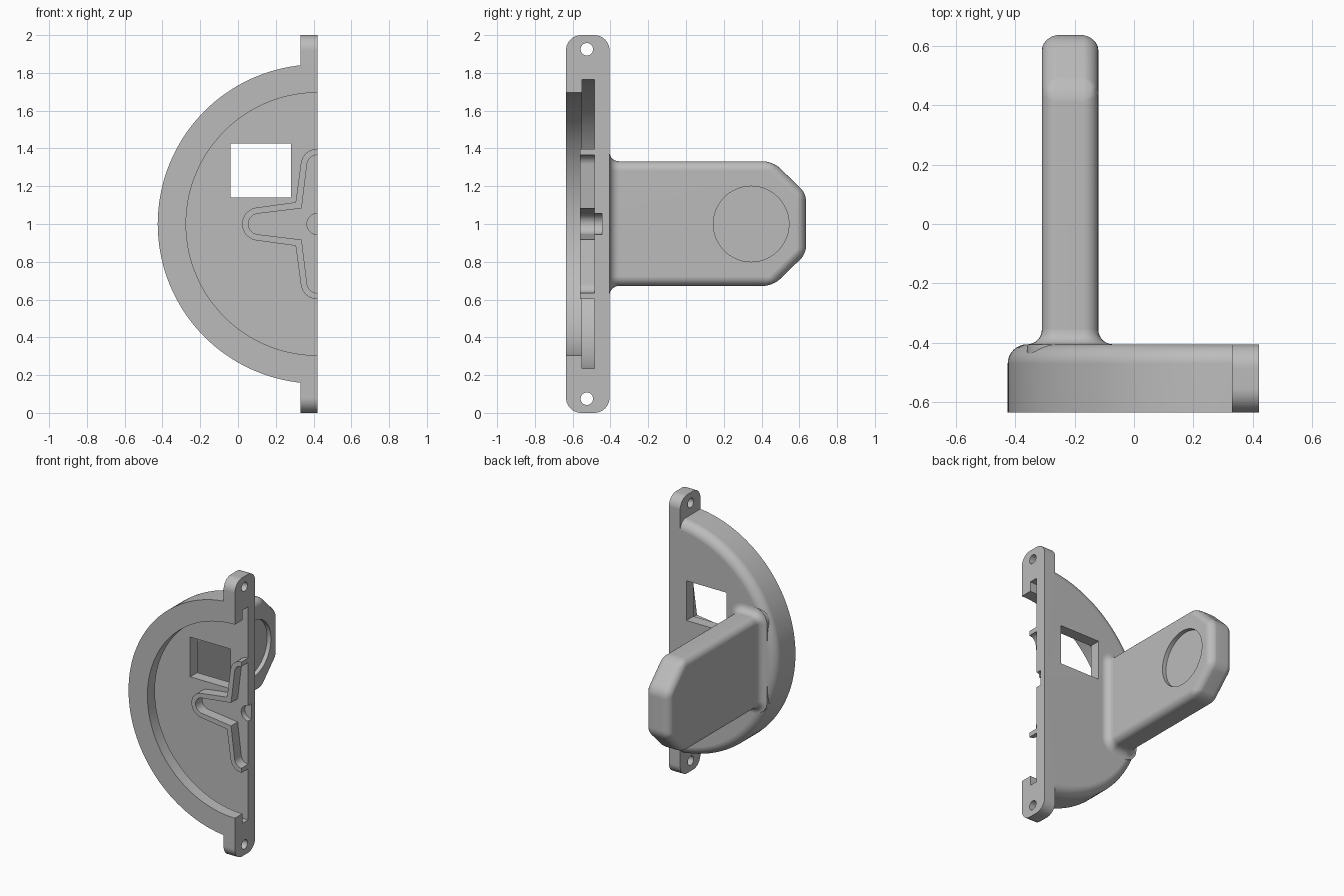
import bpy, bmesh, math
from mathutils import Vector

if "Cube" in bpy.data.objects:
    bpy.data.objects.remove(bpy.data.objects["Cube"])

grey = bpy.data.materials.new("plain grey")
grey.diffuse_color = (0.5, 0.5, 0.5, 1)
grey.use_nodes = True
grey.node_tree.nodes["Principled BSDF"].inputs["Base Color"].default_value = grey.diffuse_color
CX, CZ = 0.42, 1.0            # centre of the half disc
FRONT, BACK = -0.635, -0.405  # housing depth


def arc(cx, cy, r, a0, a1, n=10):
    return [(cx + r * math.cos(math.radians(a0 + (a1 - a0) * i / n)),
             cy + r * math.sin(math.radians(a0 + (a1 - a0) * i / n))) for i in range(n + 1)]


def loft(name, rings, caps=True):
    """Skin a list of equal-length point rings into an object."""
    bm = bmesh.new()
    vs = [[bm.verts.new(p) for p in ring] for ring in rings]
    n = len(rings[0])
    for a, b in zip(vs, vs[1:]):
        for i in range(n):
            j = (i + 1) % n
            bm.faces.new((a[i], a[j], b[j], b[i]))
    if caps:
        bm.faces.new(vs[0])
        bm.faces.new(vs[-1])
    bmesh.ops.remove_doubles(bm, verts=bm.verts, dist=1e-5)
    bmesh.ops.recalc_face_normals(bm, faces=bm.faces)
    mesh = bpy.data.meshes.new(name)
    bm.to_mesh(mesh)
    bm.free()
    ob = bpy.data.objects.new(name, mesh)
    bpy.context.collection.objects.link(ob)
    mesh.materials.append(grey)
    return ob


def prism_x(name, yz, x0, x1):
    return loft(name, [[(x, y, z) for y, z in yz] for x in (x0, x1)])


def prism_y(name, xz, y0, y1):
    return loft(name, [[(x, y, z) for x, z in xz] for y in (y0, y1)])


def combine(ob, other, operation):
    """Apply a boolean and remove the helper."""
    bpy.context.view_layer.objects.active = ob
    m = ob.modifiers.new("cut", 'BOOLEAN')
    m.operation, m.solver, m.object = operation, 'EXACT', other
    bpy.ops.object.modifier_apply(modifier=m.name)
    bpy.data.objects.remove(other)


def smooth(ob):
    bpy.ops.object.select_all(action='DESELECT')
    ob.select_set(True)
    bpy.context.view_layer.objects.active = ob
    bpy.ops.object.shade_smooth_by_angle(angle=math.radians(32))
    m = ob.modifiers.new("even shading", 'WEIGHTED_NORMAL')
    m.keep_sharp = True


# Housing: (radius, y) section with stepped cavity, centre pit and rounded back rim
section = [(0, -0.445), (0.055, -0.445), (0.055, -0.485), (0.765, -0.485), (0.765, -0.55),
           (0.695, -0.55), (0.695, FRONT), (0.845, FRONT)]
section += arc(0.78, BACK - 0.065, 0.065, 0, 90, 8) + [(0, BACK)]
STEPS = 72
rings = []
for k in range(STEPS + 1):
    a = math.pi * k / STEPS
    rings.append([(CX - r * math.sin(a), y, CZ + r * math.cos(a)) for r, y in section])
housing = loft("half_disc_housing", rings)

# Mounting ears with rounded tips and screw holes, top and bottom
R = 0.08
ear = [(FRONT, 1.775), (BACK, 1.775)]
ear += arc(BACK - R, 2 - R, R, 0, 90) + arc(FRONT + R, 2 - R, R, 90, 180)
hole = arc(-0.525, 1.925, 0.033, 0, 345, 23)
for flip in (False, True):
    side = [[(y, 2 - z if flip else z) for y, z in pts] for pts in (ear, hole)]
    combine(housing, prism_x("ear", side[0], 0.33, CX), 'UNION')
    combine(housing, prism_x("screw_hole", side[1], 0.2, 0.6), 'DIFFERENCE')

# Square window through the back plate
combine(housing, prism_y("window_cutter", [(-0.04, 1.14), (0.28, 1.14), (0.28, 1.425), (-0.04, 1.425)],
                         -0.6, -0.3), 'DIFFERENCE')
smooth(housing)


# Thin raised rib following half of a four-armed cross
def cross_line(r, corner):
    upper = arc(CX, 1.31, r, 90, 172) + [(CX - corner, CZ + corner)] + arc(0.11, CZ, r, 98, 180)
    return upper + [(x, 2 * CZ - z) for x, z in reversed(upper[:-1])]


smooth(prism_y("cross_rib", cross_line(0.088, 0.115) + cross_line(0.055, 0.083)[::-1], -0.56, -0.485))

# Handle: chamfered slab with rounded edges
X0, X1, Z0, Z1, END = -0.31, -0.12, 0.672, 1.332, 0.635
handle = prism_x("handle", [(-0.44, Z0), (0.46, Z0), (END, Z0 + 0.17), (END, Z1 - 0.17),
                            (0.46, Z1), (-0.44, Z1)], X0, X1)
bm = bmesh.new()
bm.from_mesh(handle.data)
edges = [e for e in bm.edges if not all(v.co.y < -0.43 for v in e.verts)]
bmesh.ops.bevel(bm, geom=edges, offset=0.05, segments=6, profile=0.5, affect='EDGES')
bm.to_mesh(handle.data)
bm.free()

# Shallow round recess on the handle's right side
combine(handle, prism_x("recess_cutter", arc(0.345, 1.0, 0.2, 0, 355, 71), X1 - 0.03, X1 + 0.1), 'DIFFERENCE')
smooth(handle)


# Concave fillet where the handle meets the housing
def rounded_rect(grow, y):
    r = 0.05 + grow
    pts = []
    for cx, cz, a in ((X1 - .05, Z1 - .05, 0), (X0 + .05, Z1 - .05, 90),
                      (X0 + .05, Z0 + .05, 180), (X1 - .05, Z0 + .05, 270)):
        pts += arc(cx, cz, r, a, a + 90, 6)
    return [(x, y, z) for x, z in pts]


F = 0.05
fillet = [rounded_rect(F, -0.45)]
for i in range(9):
    t = math.radians(90 * i / 8)
    fillet.append(rounded_rect(F * (1 - math.sin(t)), BACK + F * (1 - math.cos(t))))
smooth(loft("handle_fillet", fillet, caps=False))
